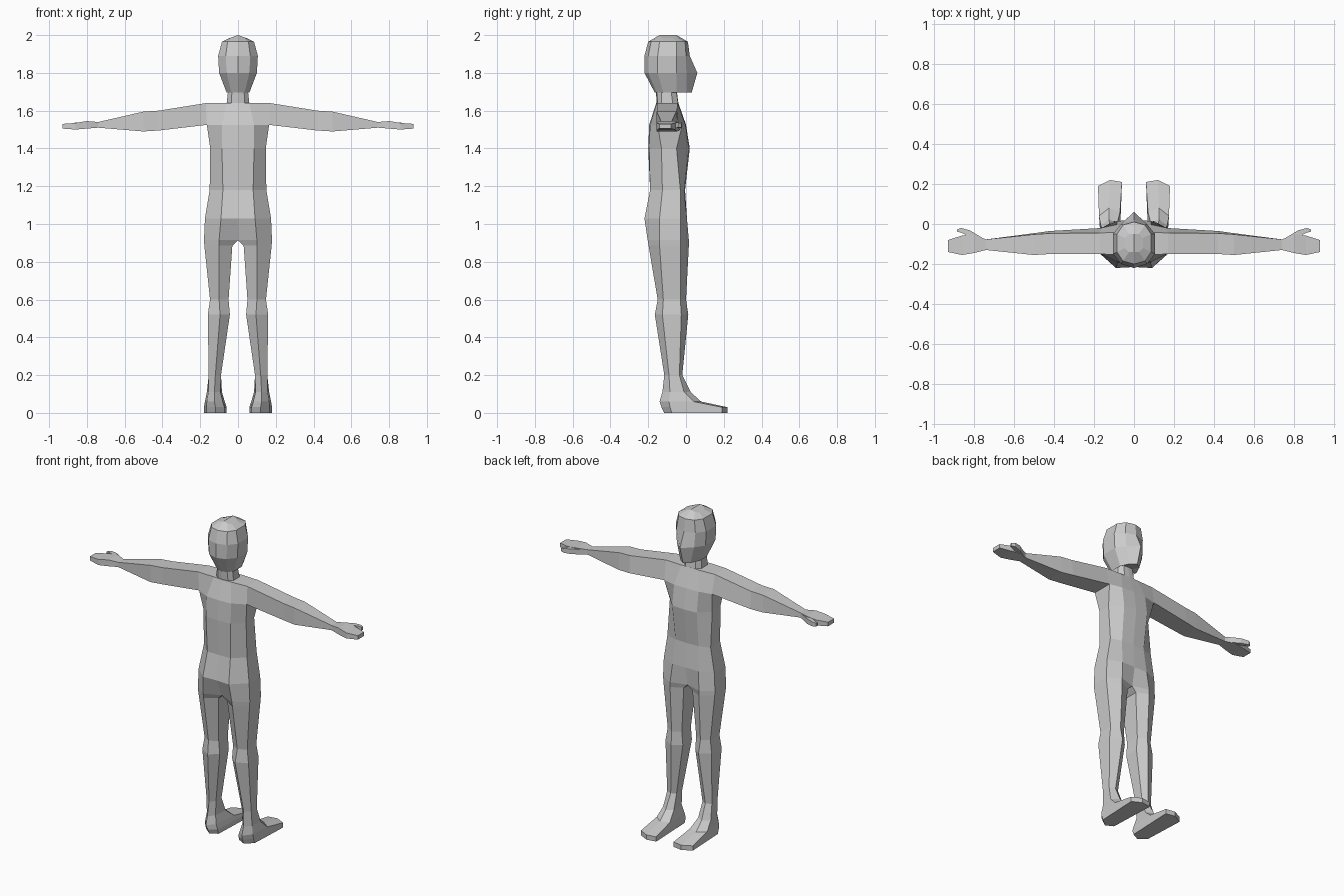
import bpy
import bmesh

grey = bpy.data.materials.new("plain_grey")
grey.diffuse_color = (0.6, 0.6, 0.6, 1)


def ring(bm, spec, heel=0.0, drop=0.0):
    """Six points round one half: inner back, back, outer back, outer front, front, inner front."""
    z, xi, xr, xo, cb, rb, ys, yt, rf, cf = spec
    pull = lambda x: x + (xr - x) * heel
    pts = [(pull(xi), cb), (xr, rb), (pull(xo), ys), (xo, yt), (xr, rf), (xi, cf)]
    return [bm.verts.new((x, y, z - drop * x)) for x, y in pts]


def bridge(bm, a, b, closed=False, skip=None):
    n = len(a)
    for i in range(n if closed else n - 1):
        if i != skip:
            j = (i + 1) % n
            bm.faces.new((a[i], a[j], b[j], b[i]))


def box_ring(bm, x, zt, zb, yb, yf, inset=0.0):
    return [bm.verts.new(p) for p in
            ((x, yb, zt), (x, yf - inset, zt), (x, yf, zb), (x, yb, zb))]


def finish(bm, name):
    bmesh.ops.recalc_face_normals(bm, faces=bm.faces)
    mesh = bpy.data.meshes.new(name)
    bm.to_mesh(mesh)
    bm.free()
    mesh.materials.append(grey)
    obj = bpy.data.objects.new(name, mesh)
    bpy.context.collection.objects.link(obj)
    mirror = obj.modifiers.new("mirror", 'MIRROR')
    mirror.merge_threshold = 0.0005


# Ring columns: z, inner x, ridge x, outer x, then y of
# inner back, ridge back, outer back, outer front, ridge front, inner front
HEAD = [
    (1.985 + 0.015, 0, .025, .045, -.14, -.14, -.12, -.07, -.05, -.05),
    (1.965, 0, .055, .085, -.20, -.185, -.14, -.05, -.005, .01),
    (1.89, 0, .065, .105, -.22, -.20, -.15, -.05, .00, .02),
    (1.80, 0, .06, .10, -.22, -.20, -.15, -.05, .005, .06),
    (1.695, 0, .035, .06, -.165, -.155, -.12, -.05, .005, .03),
    (1.71, 0, .032, .052, -.16, -.155, -.13, -.08, -.052, -.05),
]
TORSO = [
    (1.64, 0, .06, .17, -.158, -.155, -.15, -.045, -.04, -.04),
    (1.525, 0, .085, .165, -.195, -.19, -.15, -.02, -.003, 0),
    (1.40, 0, .085, .147, -.20, -.195, -.13, -.05, .015, .02),
    (1.18, 0, .08, .15, -.19, -.19, -.125, -.03, -.01, -.005),
    (1.03, 0, .09, .175, -.215, -.22, -.14, -.03, .005, .005),
    (.915, 0, .10, .18, -.16, -.203, -.14, -.03, .015, -.015),
]
LEG = [
    (.885, .03, .10, .178, -.15, -.198, -.14, -.03, .015, -.02),
    (.60, .05, .10, .148, -.12, -.15, -.12, -.03, 0, -.03),
    (.52, .043, .095, .16, -.12, -.165, -.125, -.025, .012, -.03),
    (.20, .09, .12, .155, -.09, -.115, -.09, -.035, -.02, -.035),
]
FOOT = [
    (.11, .085, .125, .165, -.09, -.125, -.085, -.01, .025, 0),
    (.06, .07, .125, .175, -.10, -.14, -.09, .04, .08, .06),
    (.03, .06, .12, .18, -.10, -.13, -.085, .19, .22, .21),
    (0, .06, .12, .18, -.09, -.115, -.075, .19, .22, .21),
]
# Arm columns: x, top z, bottom z, back y, front y, top edge inset
ARM = [
    (.42, 1.60, 1.495, -.15, -.035, .012),
    (.50, 1.595, 1.49, -.155, -.046, .006),
    (.74, 1.54, 1.51, -.13, -.077, 0),
    (.80, 1.545, 1.505, -.145, -.052, 0),
    (.86, 1.535, 1.50, -.155, -.058, 0),
    (.93, 1.53, 1.505, -.14, -.08, 0),
]

# Body: head, neck and torso as open half shells, joined to closed leg and arm tubes
bm = bmesh.new()
head = [ring(bm, s, drop=0.35 if i == 0 else 0) for i, s in enumerate(HEAD)]
neck = ring(bm, (1.64, 0, .035, .06, -.155, -.15, -.13, -.07, -.042, -.04))
torso = [ring(bm, s) for s in TORSO]
bm.faces.new(head[0])
upper = head + [neck] + torso
for a, b in zip(upper, upper[1:]):
    bridge(bm, a, b, skip=2 if a is torso[0] else None)   # gap is the arm socket

# Legs and feet
lower = [torso[-1]] + [ring(bm, s) for s in LEG] + [ring(bm, s, heel=0.2) for s in FOOT]
for a, b in zip(lower, lower[1:]):
    bridge(bm, a, b, closed=True)
bm.faces.new(lower[-1])

# Arms and palms
t, u = torso[0], torso[1]
arm = [[t[2], t[3], u[3], u[2]]] + [box_ring(bm, *s) for s in ARM]
for a, b in zip(arm, arm[1:]):
    bridge(bm, a, b, closed=True)
bm.faces.new(arm[-1])
finish(bm, "body")

# Thumbs
bm = bmesh.new()
thumb = [box_ring(bm, *s) for s in (
    (.76, 1.538, 1.508, -.09, -.068),
    (.82, 1.54, 1.508, -.065, -.032),
    (.865, 1.536, 1.51, -.043, -.02),
    (.885, 1.532, 1.512, -.038, -.027))]
for a, b in zip(thumb, thumb[1:]):
    bridge(bm, a, b, closed=True)
bm.faces.new(thumb[0])
bm.faces.new(thumb[-1])
finish(bm, "thumbs")
